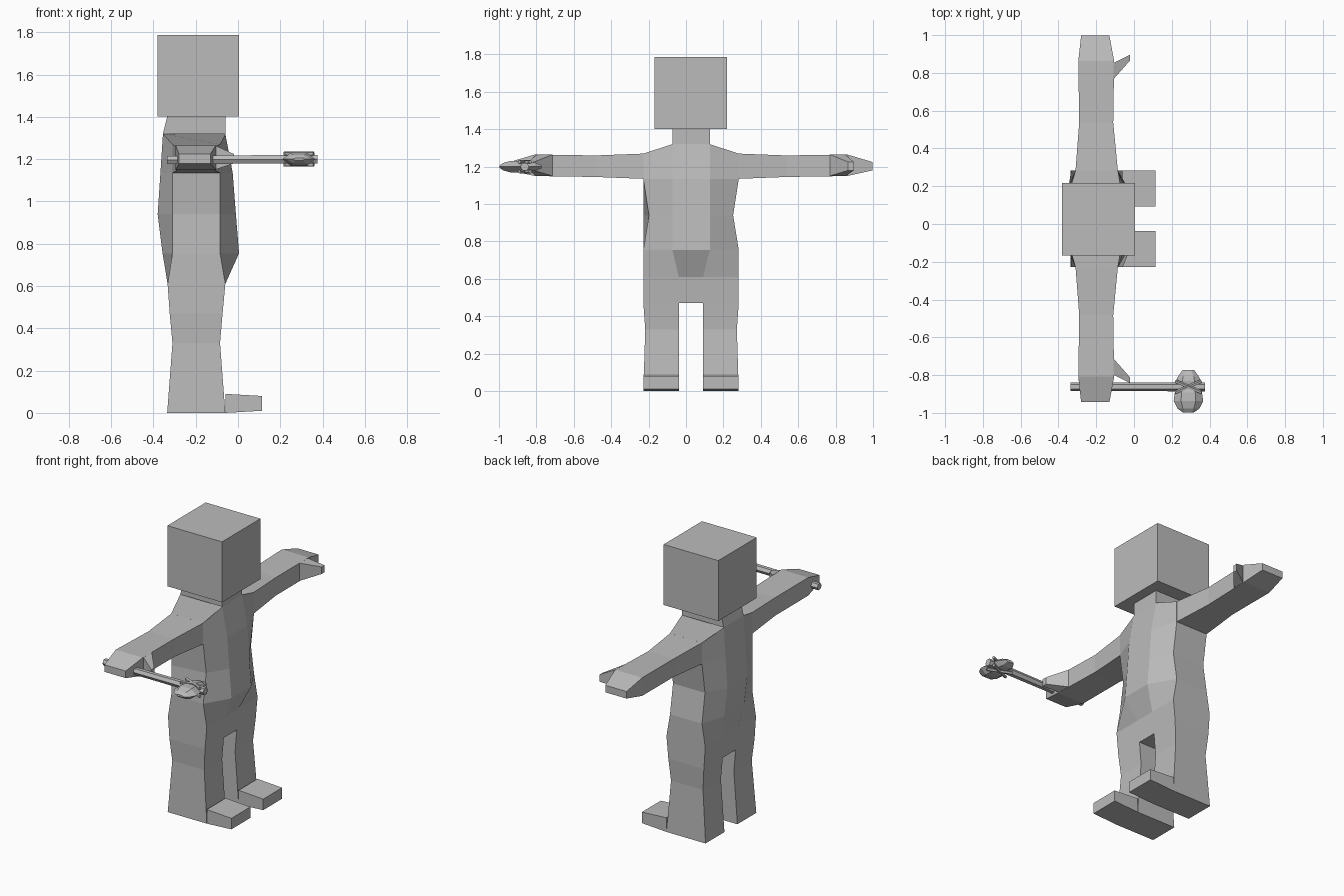
import bpy, math
from mathutils import Vector

if "Cube" in bpy.data.objects:
    bpy.data.objects.remove(bpy.data.objects["Cube"])

grey = bpy.data.materials.new("plain grey")
grey.diffuse_color = (0.5, 0.5, 0.5, 1)
grey.use_nodes = True
grey.node_tree.nodes["Principled BSDF"].inputs["Base Color"].default_value = grey.diffuse_color
YC = 0.027   # centre plane of the figure


def mesh_object(name, verts, faces):
    me = bpy.data.meshes.new(name)
    me.from_pydata(verts, [], faces)
    me.materials.append(grey)
    ob = bpy.data.objects.new(name, me)
    bpy.context.collection.objects.link(ob)
    # consistent outward normals
    import bmesh
    bm = bmesh.new()
    bm.from_mesh(me)
    bmesh.ops.recalc_face_normals(bm, faces=bm.faces)
    bm.to_mesh(me)
    bm.free()
    return ob


def loft(name, rings):
    """Join equal-length rings of points and cap both ends."""
    n = len(rings[0])
    verts = [p for r in rings for p in r]
    faces = [list(range(n)), list(range(len(verts) - n, len(verts)))]
    for k in range(len(rings) - 1):
        for i in range(n):
            j = (i + 1) % n
            faces.append([k*n + i, k*n + j, (k+1)*n + j, (k+1)*n + i])
    return mesh_object(name, verts, faces)


def rect_z(x0, x1, y0, y1, z):
    return [(x0, y0, z), (x1, y0, z), (x1, y1, z), (x0, y1, z)]


def rect_y(x0, x1, z0, z1, y):
    return [(x0, y, z0), (x1, y, z0), (x1, y, z1), (x0, y, z1)]


# head and neck
loft("head", [rect_z(-.38, .005, -.168, .218, z) for z in (1.402, 1.787)])
loft("neck", [rect_z(-.355, -.06, YC - .1, YC + .1, 1.32),
              rect_z(-.335, -.06, YC - .1, YC + .1, 1.402)])


# torso: eight-sided rings, flat sides with a raised chest and back
def torso_ring(sb, sf, cb, cf, ys, yc, zs, zc, back_ys=None):
    b = back_ys or ys
    return [(sb, YC - b, zs), (sf, YC - ys, zs), (cf, YC - yc, zc), (cf, YC + yc, zc),
            (sf, YC + ys, zs), (sb, YC + ys, zs), (cb, YC + yc, zc), (cb, YC - yc, zc)]


loft("torso", [
    torso_ring(-.323, -.073, -.323, -.073, .255, .065, .47, .47),
    torso_ring(-.333, -.06, -.333, -.06, .255, .065, .61, .61),
    torso_ring(-.31, -.085, -.357, .005, .255, .1, .755, .755),
    torso_ring(-.31, -.085, -.38, -.01, .225, .1, .94, .94, .255),
    torso_ring(-.31, -.085, -.367, -.025, .255, .1, 1.135, 1.135),
    torso_ring(-.31, -.085, -.355, -.06, .255, .1, 1.27, 1.32)])

for side, s in (("right", -1), ("left", 1)):
    def Y(d):
        return YC + s * d
    # leg and foot
    loft(side + "_leg", [rect_z(-.335, -.06, Y(.065), Y(.255), 0),
                         rect_z(-.31, -.085, Y(.065), Y(.245), .33),
                         rect_z(-.323, -.073, Y(.065), Y(.255), .47)])
    loft(side + "_foot", [
        [(-.06, Y(.065), 0), (-.06, Y(.255), 0), (-.06, Y(.255), .09), (-.06, Y(.065), .09)],
        [(.113, Y(.065), .01), (.113, Y(.255), .01), (.113, Y(.255), .08), (.113, Y(.065), .08)]])
    # arm with flat tapered hand
    loft(side + "_arm", [rect_y(-.31, -.085, 1.135, 1.27, Y(.25)),
                         rect_y(-.29, -.11, 1.145, 1.26, Y(.51)),
                         rect_y(-.295, -.105, 1.15, 1.265, Y(.835)),
                         rect_y(-.28, -.13, 1.18, 1.225, Y(.97))])
    # thumb
    loft(side + "_thumb", [
        [(-.108, Y(.74), 1.15), (-.108, Y(.825), 1.15), (-.108, Y(.825), 1.265), (-.108, Y(.74), 1.265)],
        [(-.02, Y(.84), 1.18), (-.02, Y(.87), 1.18), (-.02, Y(.87), 1.225), (-.02, Y(.84), 1.225)]])


# axe
AX, AY, AZ = .288, -.862, 1.2


def rod(name, a, b, ra, rb, n=6):
    a, b = Vector(a), Vector(b)
    q = (b - a).to_track_quat('Z', 'Y')
    ring = lambda c, r: [c + q @ Vector((r * math.cos(t * math.tau / n), r * math.sin(t * math.tau / n), 0))
                         for t in range(n)]
    return loft(name, [ring(a, ra), ring(b, rb)])


rod("axe_handle", (-.335, AY, AZ - .003), (.375, AY, AZ), .022, .024)


def blade(name, s, profile):
    """Lens-section stone blade; profile rows are distance, half width, half thickness."""
    rings = []
    for d, w, t in profile:
        y = AY + s * d
        rings.append([(AX - w, y, AZ), (AX - w*.5, y, AZ - t), (AX + w*.5, y, AZ - t),
                      (AX + w, y, AZ), (AX + w*.5, y, AZ + t), (AX - w*.5, y, AZ + t)])
    return loft(name, rings)


blade("axe_blade", -1, [(0, .05, .022), (.03, .072, .03), (.075, .078, .031),
                        (.115, .058, .02), (.135, .03, .006)])
blade("axe_back_blade", 1, [(0, .05, .022), (.03, .066, .026), (.055, .055, .022),
                            (.09, .03, .008)])

# crossed lashing around the axe head
for k, s in enumerate((-1, 1)):
    for z in (-.026, .026):
        rod("axe_lashing", (AX - .07, AY - s * .03, AZ + z), (AX + .07, AY + s * .03, AZ + z), .01, .01, 5)
